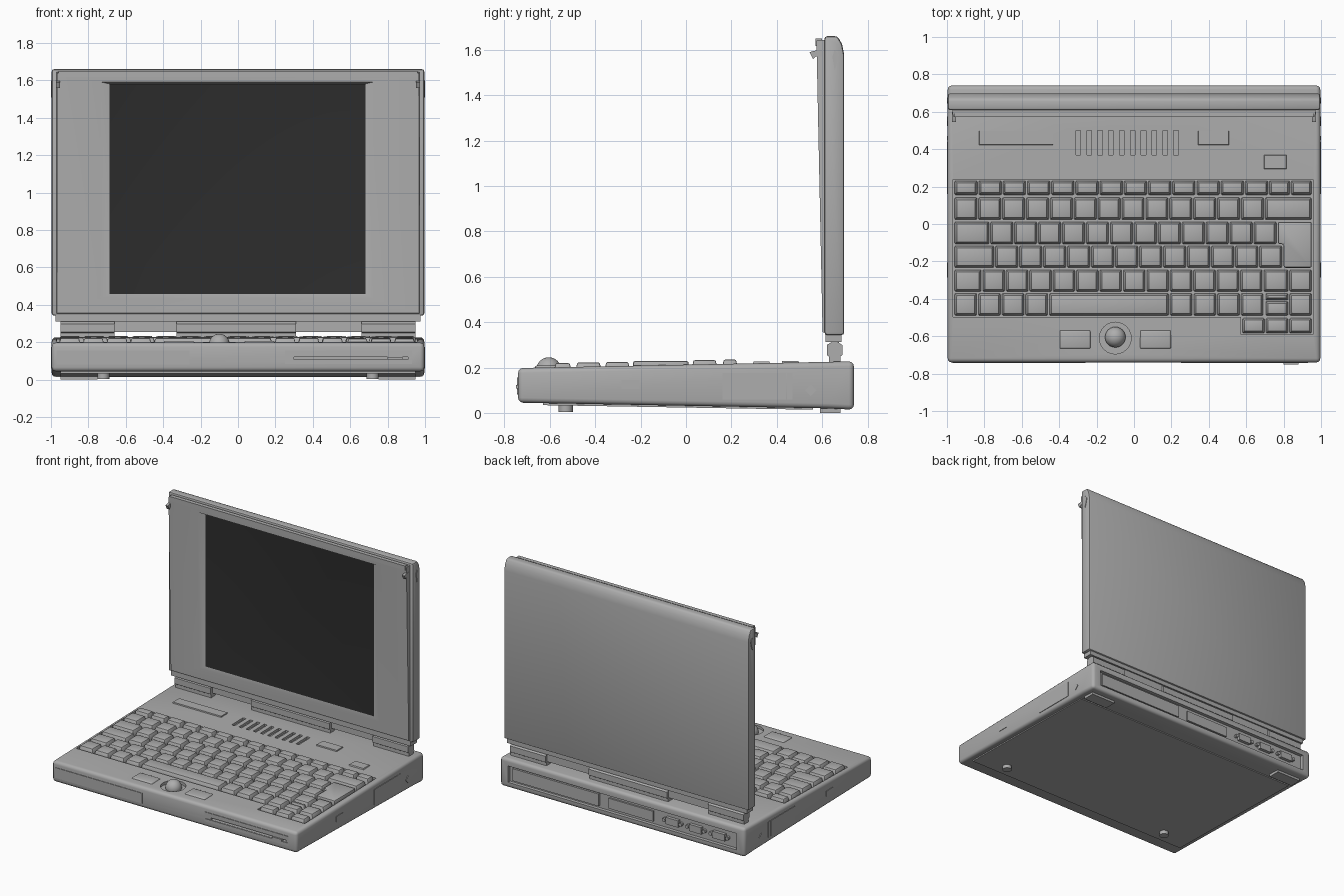
import bpy, bmesh, math
from mathutils import Matrix, Vector

cube = bpy.data.objects.get("Cube")
if cube:
    bpy.data.objects.remove(cube)


def material(name, value):
    m = bpy.data.materials.new(name)
    m.use_nodes = True
    m.diffuse_color = (value, value, value, 1)
    m.node_tree.nodes["Principled BSDF"].inputs["Base Color"].default_value = (value, value, value, 1)
    return m


GREY = material("case grey", 0.42)
DARK = material("screen black", 0.025)
parts = []


def make(name, bm, mats=(GREY,)):
    bmesh.ops.recalc_face_normals(bm, faces=bm.faces)
    mesh = bpy.data.meshes.new(name)
    bm.to_mesh(mesh)
    bm.free()
    ob = bpy.data.objects.new(name, mesh)
    bpy.context.collection.objects.link(ob)
    for m in mats:
        mesh.materials.append(m)
    parts.append(ob)
    return ob


def box(bm, x, y, z, taper=0.0):
    """Box from (min, max) ranges; taper draws the top in."""
    rings = [[bm.verts.new((a, b, h)) for a, b in
              ((x[0] + t, y[0] + t), (x[1] - t, y[0] + t), (x[1] - t, y[1] - t), (x[0] + t, y[1] - t))]
             for h, t in ((z[0], 0), (z[1], taper))]
    bridge(bm, rings, True)


def bridge(bm, rings, start_cap=False):
    n = len(rings[0])
    for lo, hi in zip(rings, rings[1:]):
        for i in range(n):
            bm.faces.new((lo[i], lo[(i + 1) % n], hi[(i + 1) % n], hi[i]))
    if start_cap:
        bm.faces.new(rings[0][::-1])
    return bm.faces.new(rings[-1])


def boxes(name, ranges):
    bm = bmesh.new()
    for r in ranges:
        box(bm, *r)
    return make(name, bm)


def extrude_x(name, profile, x0, x1):
    bm = bmesh.new()
    bridge(bm, [[bm.verts.new((x, y, z)) for y, z in profile] for x in (x0, x1)], True)
    return make(name, bm)


def cylinder(bm, centre, radius, depth, axis="Z", segments=24):
    turn = Matrix.Rotation(math.pi / 2, 4, axis) if axis != "Z" else Matrix()
    bmesh.ops.create_cone(bm, cap_ends=True, segments=segments, radius1=radius, radius2=radius,
                          depth=depth, matrix=Matrix.Translation(centre) @ turn)


def bevel(ob, width, segments=2):
    m = ob.modifiers.new("edge rounding", "BEVEL")
    m.width, m.segments, m.limit_method, m.angle_limit = width, segments, "ANGLE", math.radians(35)


def bake(ob):
    bpy.context.view_layer.update()
    mesh = bpy.data.meshes.new_from_object(ob.evaluated_get(bpy.context.evaluated_depsgraph_get()))
    ob.modifiers.clear()
    ob.data = mesh


def deck(y):
    return 0.198 + (y + 0.72) * 0.02


# Base shell, with wells cut for keys, trackball, grille, drive slot and rear ports
base = extrude_x("base_shell", [(-0.74, 0.045), (-0.74, deck(-0.74)), (0.74, deck(0.74)),
                                (0.74, 0.014), (0.62, 0.02)], -0.996, 0.996)
bevel(base, 0.022, 3)
bm = bmesh.new()
box(bm, (-0.968, 0.958), (-0.498, 0.238), (0.18, 0.3))
box(bm, (0.572, 0.958), (-0.592, -0.49), (0.18, 0.3))
cylinder(bm, (-0.1, -0.61, 0.24), 0.085, 0.12)
box(bm, (-0.93, 0.93), (0.715, 0.8), (0.055, 0.175))
box(bm, (0.3, 0.91), (-0.8, -0.715), (0.108, 0.122))
for i in range(10):
    x = -0.31 + i * 0.058
    box(bm, (x, x + 0.025), (0.37, 0.5), (0.205, 0.3))
cutter = make("cutter", bm)
cutter.hide_render = True
cut = base.modifiers.new("wells", "BOOLEAN")
cut.operation, cut.object, cut.solver, cut.use_self = "DIFFERENCE", cutter, "EXACT", True
bake(base)
parts.remove(cutter)
bpy.data.objects.remove(cutter)

# Keys: rows of widths in key units, spread between two ends
LEFT, RIGHT = -0.963, 0.953


def key_row(name, widths, x0, x1, y0, y1):
    bm = bmesh.new()
    unit, x = (x1 - x0) / sum(widths), x0
    for w in widths:
        top = deck((y0 + y1) / 2) + 0.018
        box(bm, (x + 0.003, x + w * unit - 0.003), (y0, y1), (0.178, top), 0.011)
        x += w * unit
    bevel(make(name, bm), 0.006)


key_row("function_keys", [1] * 13 + [0.9] * 2, LEFT, RIGHT, 0.155, 0.232)
key_row("number_keys", [1] * 13 + [2], LEFT, RIGHT, 0.022, 0.142)
key_row("upper_letter_keys", [1.5] + [1] * 12, LEFT, 0.765, -0.108, 0.012)
key_row("home_letter_keys", [1.7] + [1] * 12, LEFT, 0.795, -0.234, -0.116)
key_row("lower_letter_keys", [1.2] + [1] * 12 + [1.1, 1], LEFT, RIGHT, -0.362, -0.244)
key_row("space_row_keys", [1] * 4 + [5.1] + [1] * 4, LEFT, 0.695, -0.49, -0.37)
key_row("arrow_keys", [1] * 3, 0.576, RIGHT, -0.585, -0.502)
key_row("up_key", [1], 0.7, 0.828, -0.49, -0.412)
key_row("small_key", [1], 0.7, 0.828, -0.408, -0.37)
key_row("corner_key", [1], 0.828, RIGHT, -0.49, -0.37)

# L-shaped return key
bm = bmesh.new()
outline = [(0.8, -0.234), (0.95, -0.234), (0.95, 0.012), (0.77, 0.012), (0.77, -0.108), (0.8, -0.108)]
bridge(bm, [[bm.verts.new((x, y, z)) for x, y in outline] for z in (0.178, deck(-0.1) + 0.018)], True)
bevel(make("return_key", bm), 0.01)

# Trackball and its buttons
bm = bmesh.new()
bmesh.ops.create_uvsphere(bm, u_segments=24, v_segments=16, radius=0.055,
                          matrix=Matrix.Translation((-0.1, -0.605, 0.19)))
make("trackball", bm)
for side, x in (("right", -0.4), ("left", 0.03)):
    button = boxes(side + "_track_button", [((x, x + 0.17), (-0.67, -0.565), (0.19, 0.208), 0.006)])
    bevel(button, 0.006)

# Deck fittings
boxes("status_windows", [((-0.83, -0.43), (0.42, 0.5), (0.21, 0.229), 0.004),
                         ((0.34, 0.51), (0.42, 0.5), (0.21, 0.229), 0.004)])
boxes("power_slider", [((0.69, 0.82), (0.29, 0.375), (0.21, 0.226), 0.008)])

# Front plates and drive eject button
boxes("front_plates", [((-0.97, -0.26), (-0.744, -0.72), (0.08, 0.155)),
                       ((0.25, 0.93), (-0.744, -0.72), (0.125, 0.155)),
                       ((0.25, 0.93), (-0.744, -0.72), (0.085, 0.106))])
boxes("eject_button", [((0.8, 0.88), (-0.75, -0.72), (0.107, 0.122))])

# Side doors, locks and strap studs, the same on both sides
for side, s in (("left", 1), ("right", -1)):
    def flank(depth):
        return tuple(sorted((s * 0.97, s * depth)))
    boxes(side + "_side_fittings", [(flank(1.0), (0.16, 0.44), (0.06, 0.175)),
                                    (flank(0.999), (0.446, 0.47), (0.06, 0.175)),
                                    (flank(1.0), (-0.285, -0.205), (0.105, 0.145))])
    bm = bmesh.new()
    cylinder(bm, (s * 0.985, 0.55, 0.1), 0.026, 0.03, "Y", 4)
    make(side + "_lock_stud", bm)

# Rear port cover and sockets with screws
boxes("rear_covers", [((0.2, 0.9), (0.7, 0.73), (0.07, 0.16)),
                      ((-0.24, 0.12), (0.7, 0.728), (0.075, 0.15))])
bm = bmesh.new()
for x in (-0.4, -0.59, -0.78):
    box(bm, (x - 0.05, x + 0.05), (0.7, 0.738), (0.09, 0.14))
    for dx in (-0.068, 0.068):
        cylinder(bm, (x + dx, 0.72, 0.115), 0.013, 0.036, "X", 8)
make("rear_sockets", bm)

# Underside plate and feet
extrude_x("bottom_plate", [(-0.63, 0.034), (-0.63, 0.06), (0.56, 0.06), (0.56, 0.014)], -0.95, 0.95)
bm = bmesh.new()
for s in (-1, 1):
    cylinder(bm, (s * 0.72, -0.53, 0.025), 0.032, 0.04)
    box(bm, (s * 0.85 - 0.1, s * 0.85 + 0.1), (0.59, 0.68), (0, 0.03))
make("feet", bm)

# Hinge barrels and the thinner bar between them
hexagon = [(0.655 + 0.04 * math.cos(a), 0.277 + 0.044 * math.sin(a))
           for a in (math.radians(60 * k + 30) for k in range(6))]
for name, x0, x1 in (("right_hinge", -0.95, -0.66), ("centre_hinge", -0.33, 0.31), ("left_hinge", 0.66, 0.95)):
    extrude_x(name, hexagon, x0, x1)
    boxes(name + "_foot", [((x0, x1), (0.63, 0.68), (0.2, 0.26))])
boxes("hinge_bar", [((-0.68, 0.68), (0.645, 0.675), (0.255, 0.35)),
                    ((-0.975, 0.975), (0.615, 0.685), (0.312, 0.36))])

# Lid shell with a rounded top back edge
lid = extrude_x("lid_shell", [(0.61, 0.343), (0.697, 0.343), (0.697, 1.58), (0.688, 1.625),
                              (0.668, 1.66), (0.61, 1.66)], -0.996, 0.996)
bevel(lid, 0.012)

# Sloping bezel that steps in to the screen
bm = bmesh.new()


def ring(x0, x1, z0, z1, depth=None):
    return [bm.verts.new((x, 0.602 - 0.021 * (z - 0.35) if depth is None else depth, z))
            for x, z in ((x0, z0), (x1, z0), (x1, z1), (x0, z1))]


screen = bridge(bm, [ring(-0.972, 0.972, 0.352, 1.645, 0.615), ring(-0.968, 0.968, 0.356, 1.64),
                     ring(-0.735, 0.725, 0.435, 1.592), ring(-0.688, 0.682, 0.458, 1.582, 0.605)])
screen.material_index = 1
make("bezel_and_screen", bm, (GREY, DARK))
boxes("bezel_top_strip", [((-0.96, 0.96), (0.571, 0.6), (1.618, 1.65))])

# Lid latches: a hook in front and a slider on the flank
for side, s in (("left", 1), ("right", -1)):
    hook = [(0.6, 1.6), (0.6, 1.57), (0.572, 1.57), (0.56, 1.56), (0.545, 1.59), (0.56, 1.595)]
    extrude_x(side + "_latch_hook", hook, s * 0.962 - 0.01, s * 0.962 + 0.01)
    slider = [(0.645, 1.57), (0.655, 1.6), (0.675, 1.58), (0.665, 1.54), (0.655, 1.51)]
    extrude_x(side + "_latch_slider", slider, s * 0.985 - 0.015, s * 0.985 + 0.015)

# Smooth the rounded edges, keep the corners sharp
for ob in parts:
    bake(ob)
bpy.ops.object.select_all(action="DESELECT")
for ob in parts:
    ob.select_set(True)
bpy.context.view_layer.objects.active = parts[0]
bpy.ops.object.shade_smooth_by_angle(angle=math.radians(35))
